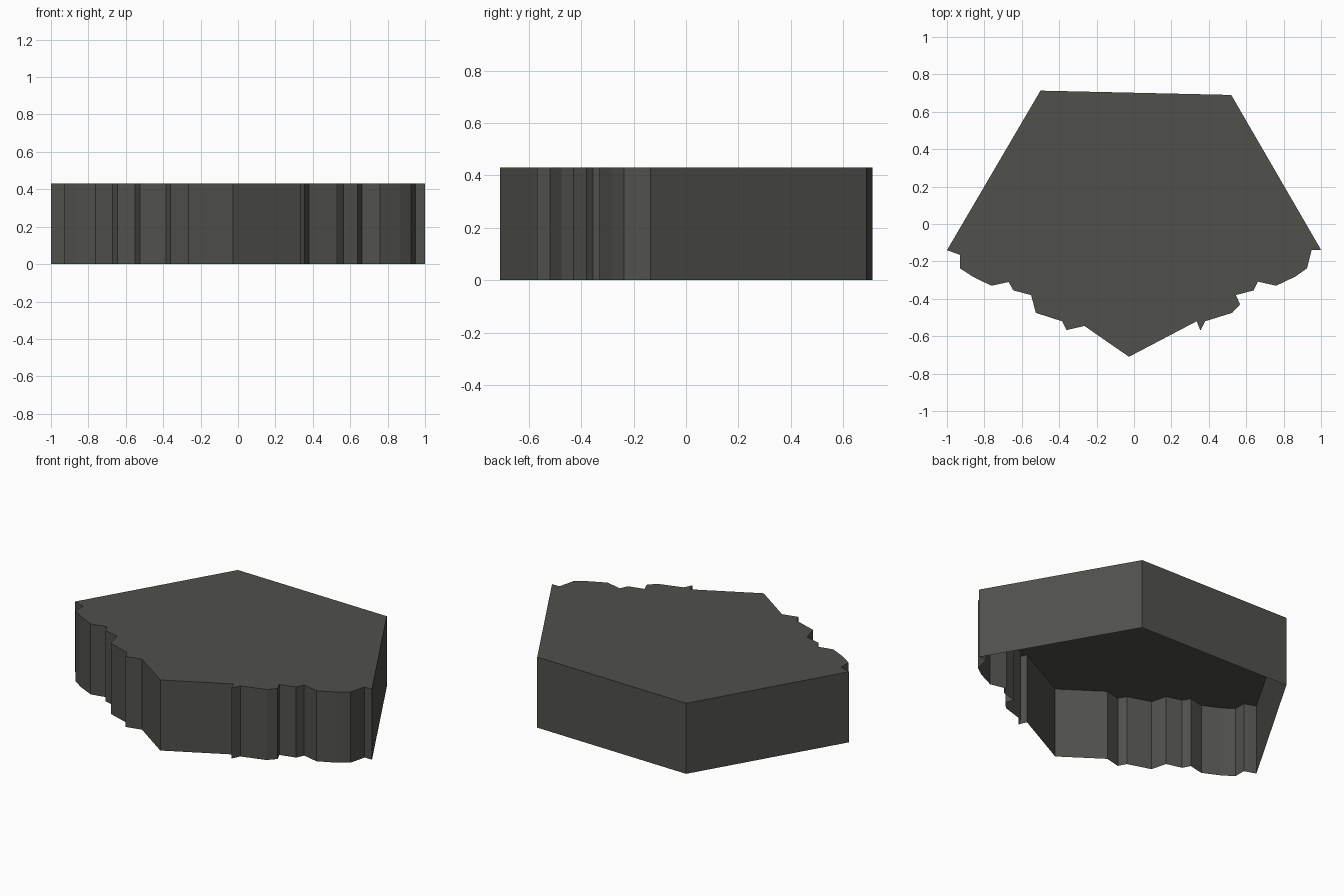
import bpy, bmesh

if "Cube" in bpy.data.objects:
    bpy.data.objects.remove(bpy.data.objects["Cube"])

HEIGHT = 0.43

# Dark stone colour
stone = bpy.data.materials.new("dark grey stone")
stone.diffuse_color = (0.08, 0.08, 0.071, 1)
stone.use_nodes = True
stone.node_tree.nodes["Principled BSDF"].inputs["Base Color"].default_value = stone.diffuse_color

# Outline seen from above: straight back, ragged broken front edge
clean_back = [(1.0, -0.138), (0.52, 0.69), (-0.50, 0.713), (-1.0, -0.14)]
broken_left = [(-0.93, -0.165), (-0.93, -0.237), (-0.86, -0.283), (-0.762, -0.33),
               (-0.67, -0.31), (-0.645, -0.355), (-0.55, -0.38), (-0.525, -0.475),
               (-0.385, -0.52), (-0.36, -0.567), (-0.265, -0.545)]
front_tip = [(-0.027, -0.71)]
broken_right = [(0.335, -0.52), (0.355, -0.57), (0.38, -0.52), (0.525, -0.475),
                (0.567, -0.43), (0.545, -0.38), (0.64, -0.355), (0.662, -0.308),
                (0.76, -0.33), (0.865, -0.28), (0.925, -0.237), (0.95, -0.138)]
outline = clean_back + broken_left + front_tip + broken_right

# Rock slab: flat top with upright walls, open underneath
bm = bmesh.new()
low = [bm.verts.new((x, y, 0)) for x, y in outline]
high = [bm.verts.new((x, y, HEIGHT)) for x, y in outline]
bm.faces.new(high)
for i in range(len(outline)):
    j = (i + 1) % len(outline)
    bm.faces.new((low[i], low[j], high[j], high[i]))
mesh = bpy.data.meshes.new("rock_slab")
bm.to_mesh(mesh)
bm.free()
mesh.materials.append(stone)
slab = bpy.data.objects.new("rock_slab", mesh)
bpy.context.collection.objects.link(slab)
